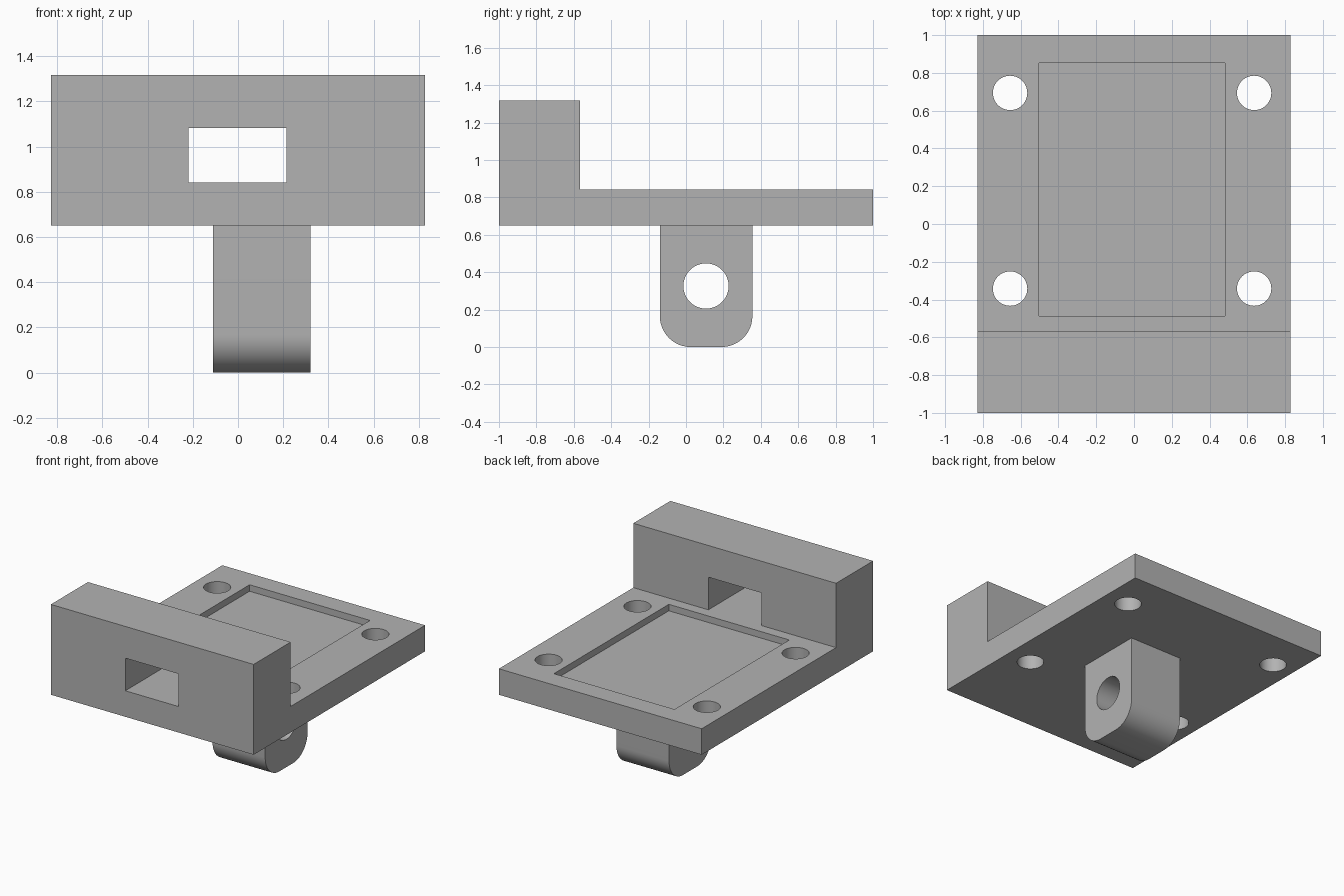
import bpy, bmesh, math
from mathutils import Matrix

cube = bpy.data.objects.get("Cube")
if cube:
    bpy.data.objects.remove(cube, do_unlink=True)

grey = bpy.data.materials.new("plain grey")
grey.use_nodes = True
COLOUR = (0.45, 0.45, 0.45, 1)
grey.diffuse_color = COLOUR
grey.node_tree.nodes["Principled BSDF"].inputs["Base Color"].default_value = COLOUR


def finish(name, bm):
    bmesh.ops.recalc_face_normals(bm, faces=bm.faces)
    mesh = bpy.data.meshes.new(name)
    bm.to_mesh(mesh)
    bm.free()
    mesh.materials.append(grey)
    obj = bpy.data.objects.new(name, mesh)
    bpy.context.collection.objects.link(obj)
    return obj


def prism(name, profile, x0, x1):
    """Extrude a (y, z) profile along x."""
    bm = bmesh.new()
    face = bm.faces.new([bm.verts.new((x0, y, z)) for y, z in profile])
    new = bmesh.ops.extrude_face_region(bm, geom=[face])["geom"]
    moved = [v for v in new if isinstance(v, bmesh.types.BMVert)]
    bmesh.ops.translate(bm, verts=moved, vec=(x1 - x0, 0, 0))
    return finish(name, bm)


def box(name, x0, x1, y0, y1, z0, z1):
    return prism(name, [(y0, z0), (y1, z0), (y1, z1), (y0, z1)], x0, x1)


def cylinder(name, centre, radius, depth, axis="Z"):
    bm = bmesh.new()
    turn = Matrix.Rotation(math.pi / 2, 4, "Y") if axis == "X" else Matrix()
    bmesh.ops.create_cone(bm, cap_ends=True, segments=48, radius1=radius,
                          radius2=radius, depth=depth,
                          matrix=Matrix.Translation(centre) @ turn)
    return finish(name, bm)


def cut(obj, cutter):
    cutter.hide_render = True
    mod = obj.modifiers.new(cutter.name, "BOOLEAN")
    mod.operation, mod.solver, mod.object = "DIFFERENCE", "EXACT", cutter
    bpy.context.view_layer.objects.active = obj
    bpy.ops.object.modifier_apply(modifier=mod.name)
    bpy.data.objects.remove(cutter, do_unlink=True)


BOTTOM, DECK, TOP, WALL = 0.65, 0.842, 1.317, -0.568

# L-shaped base plate with its upright front wall
plate = prism("base_plate_and_wall",
              [(-1, BOTTOM), (1, BOTTOM), (1, DECK), (WALL, DECK), (WALL, TOP), (-1, TOP)],
              -0.828, 0.828)

# Wall window, shallow deck recess and four screw holes
cut(plate, box("window_cutter", -0.22, 0.215, -1.1, WALL + 0.02, DECK, 1.083))
cut(plate, box("recess_cutter", -0.502, 0.482, -0.488, 0.852, DECK - 0.048, 1))
for x in (-0.656, 0.636):
    for y in (-0.342, 0.694):
        cut(plate, cylinder("screw_hole_cutter", (x, y, 0.75), 0.091, 0.6))

# Hanging lug with rounded lower corners and a cross hole
y0, y1, r = -0.14, 0.355, 0.165
profile = [(y1, BOTTOM), (y0, BOTTOM)]
for centre, start in ((y0 + r, math.pi), (y1 - r, 1.5 * math.pi)):
    for i in range(13):
        a = start + i * math.pi / 24
        profile.append((centre + r * math.cos(a), r + r * math.sin(a)))
lug = prism("hanging_lug", profile, -0.11, 0.32)
cut(lug, cylinder("pin_hole_cutter", (0.1, 0.107, 0.326), 0.121, 1, "X"))

# Smooth the round surfaces and keep the edges sharp
bpy.ops.object.select_all(action="DESELECT")
for obj in (plate, lug):
    obj.select_set(True)
bpy.context.view_layer.objects.active = plate
bpy.ops.object.shade_smooth_by_angle(angle=math.radians(30))
